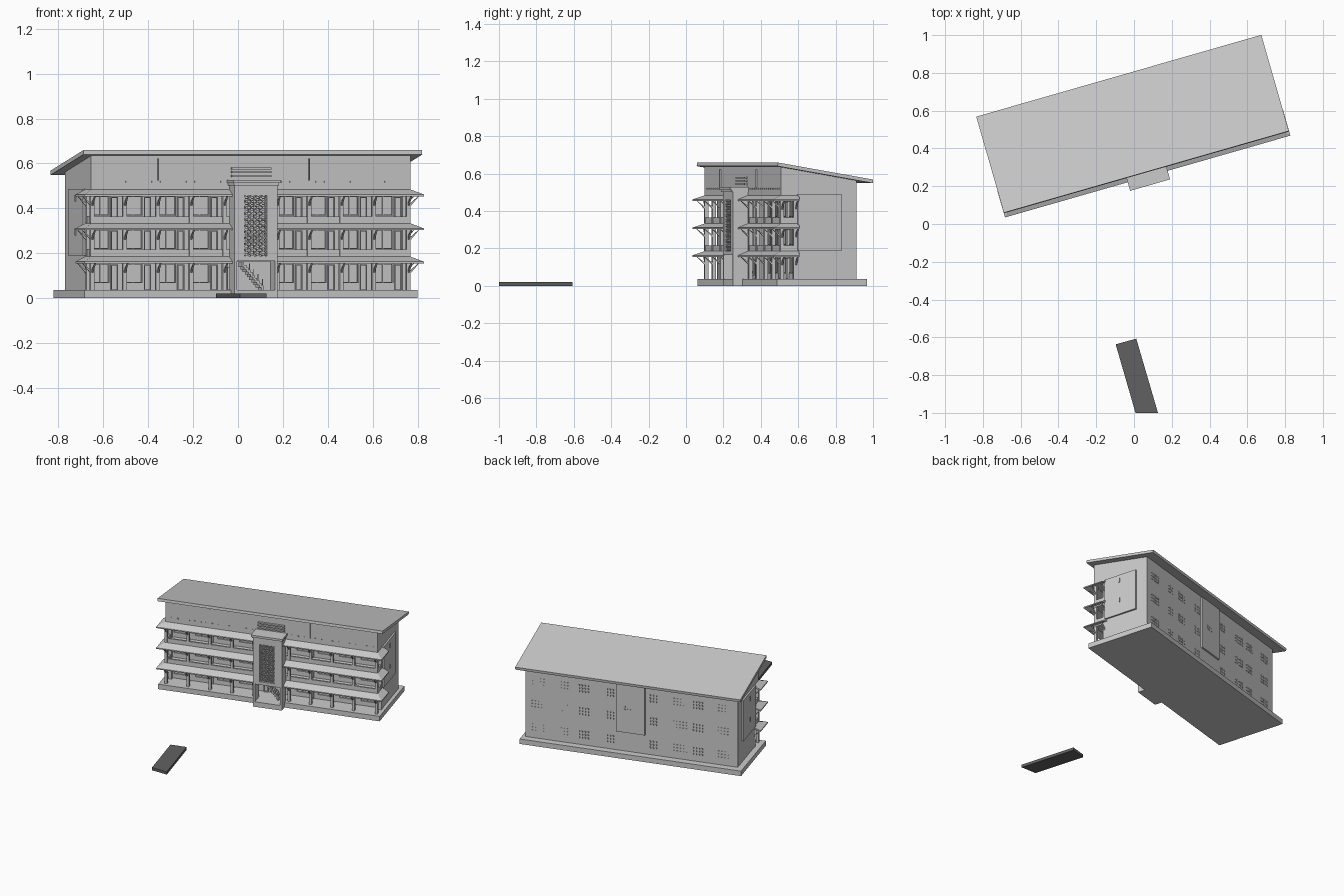
import bpy, bmesh, math
from mathutils import Matrix

if "Cube" in bpy.data.objects:
    bpy.data.objects.remove(bpy.data.objects["Cube"])

# The building is modelled square to its own axes, then turned 16 degrees
PLACE = Matrix.Translation((-0.0075, 0.53, 0)) @ Matrix.Rotation(math.radians(16), 4, 'Z')


def finish(name, bm, place=True):
    bmesh.ops.recalc_face_normals(bm, faces=bm.faces)
    me = bpy.data.meshes.new(name)
    bm.to_mesh(me)
    bm.free()
    ob = bpy.data.objects.new(name, me)
    bpy.context.collection.objects.link(ob)
    if place:
        ob.matrix_world = PLACE
    return ob


def loft(bm, rings, closed=False):
    """Skin a list of equal point rings; cap the ends unless closed."""
    vs = [[bm.verts.new(p) for p in r] for r in rings]
    n = len(vs[0])
    pairs = list(zip(vs, vs[1:])) + ([(vs[-1], vs[0])] if closed else [])
    for a, b in pairs:
        for i in range(n):
            bm.faces.new((a[i], a[(i + 1) % n], b[(i + 1) % n], b[i]))
    if not closed:
        bm.faces.new(vs[0])
        bm.faces.new(vs[-1])


def add_box(bm, x0, x1, y0, y1, z0, z1):
    loft(bm, [[(x0, y0, z), (x1, y0, z), (x1, y1, z), (x0, y1, z)] for z in (z0, z1)])


def boxes(name, items):
    bm = bmesh.new()
    for b in items:
        add_box(bm, *b)
    return finish(name, bm)


def side_prism(name, profile, x0, x1):
    bm = bmesh.new()
    loft(bm, [[(x, y, z) for y, z in profile] for x in (x0, x1)])
    return finish(name, bm)


def frame(x0, x1, y0, y1, z0, z1, t):
    """Four bars round a rectangle facing the front."""
    return [(x0, x0 + t, y0, y1, z0, z1), (x1 - t, x1, y0, y1, z0, z1),
            (x0 + t, x1 - t, y0, y1, z0, z0 + t), (x0 + t, x1 - t, y0, y1, z1 - t, z1)]


XE, FRONT, WALL, BACK = 0.74, -0.235, -0.14, 0.186
LEVELS = [0.185, 0.333, 0.484]           # tops of the awnings
FLOORS = [0.035, 0.187, 0.335]           # floor of each storey
COLS = [-0.735, -0.584, -0.431, -0.277, -0.122, 0.122, 0.27, 0.42, 0.57, 0.73]


def under(y):                             # underside of the roof
    return 0.641 - 0.172 * (y + 0.264)


# plinth, main block, attic wall and roof
boxes("plinth", [(-0.78, 0.764, -0.265, 0.236, 0, 0.036)])
side_prism("main_block", [(WALL, 0.036), (BACK, 0.036), (BACK, under(BACK)), (WALL, under(WALL))], -XE, XE)
side_prism("attic_wall", [(FRONT, 0.474), (WALL, 0.474), (WALL, under(WALL)), (FRONT, under(FRONT))], -XE, XE)
side_prism("roof", [(-0.267, 0.640), (0.262, 0.549), (0.265, 0.568), (-0.264, 0.659)], -0.785, 0.785)

# gallery floors and parapets
items = []
for z in LEVELS[:2]:
    items.append((-XE, XE, FRONT, WALL, z - 0.022, z + 0.002))
    items.append((-XE, XE, FRONT, FRONT + 0.012, z, z + 0.031))
    for s in (-1, 1):
        a, b = sorted((s * XE, s * (XE - 0.012)))
        items.append((a, b, FRONT + 0.012, WALL, z, z + 0.031))
boxes("gallery_floors_and_parapets", items)

# columns with slanted brackets
items = []
bm = bmesh.new()
for z, top in zip(FLOORS, LEVELS):
    for x in COLS:
        items.append((x - 0.009, x + 0.009, FRONT - 0.004, FRONT + 0.016, z, top - 0.01))
        tri = [(FRONT, top - 0.075), (FRONT, top - 0.062), (-0.282, top - 0.028), (-0.275, top - 0.036)]
        loft(bm, [[(x + d, y, h) for y, h in tri] for d in (-0.004, 0.004)])
    for s in (-1, 1):
        c = s * (XE - 0.008)
        items.append((c - 0.01, c + 0.01, -0.165, WALL, z, top - 0.01))
        for y in (FRONT + 0.006, -0.152):
            tri = [(s * XE, top - 0.075), (s * XE, top - 0.062), (s * 0.78, top - 0.028), (s * 0.774, top - 0.036)]
            loft(bm, [[(x, y + d, h) for x, h in tri] for d in (-0.004, 0.004)])
boxes("gallery_columns", items)
finish("awning_brackets", bm)

# sloping awnings wrapping both front corners
bm = bmesh.new()
for top in LEVELS:
    for s in (-1, 1):
        rings = []
        for (xi, yi), (xo, yo) in (((0.09, FRONT), (0.09, -0.29)), ((XE, FRONT), (0.786, -0.29)),
                                   ((XE, -0.135), (0.786, -0.145))):
            rings.append([(s * xi, yi, top), (s * xo, yo, top - 0.022),
                          (s * xo, yo, top - 0.03), (s * xi, yi, top - 0.012)])
        loft(bm, rings)
finish("awnings", bm)

# windows and doors on the gallery wall
items = []
for z in FLOORS:
    for a, b in zip(COLS, COLS[1:]):
        if a < 0 < b:
            continue
        items += frame(a + 0.02, b - 0.045, WALL - 0.008, WALL, z + 0.032, z + 0.12, 0.005)
        m = (a + b - 0.025) / 2
        items.append((m - 0.002, m + 0.002, WALL - 0.006, WALL, z + 0.035, z + 0.118))
        items += frame(b - 0.038, b - 0.006, WALL - 0.008, WALL, z, z + 0.115, 0.004)
boxes("gallery_window_frames", items)

# side panels and rear stair panel, with small slit windows
items = [(-XE - 0.012, -XE, -0.145, 0.1, 0.19, 0.487), (XE, XE + 0.012, -0.145, 0.1, 0.19, 0.487),
         (-0.095, 0.105, BACK, BACK + 0.012, 0.175, under(BACK) - 0.008)]
boxes("wall_panels", items)
items = []
for z in (0.28, 0.43):
    for s in (-1, 1):
        a, b = sorted((s * (XE + 0.01), s * (XE + 0.016)))
        items.append((a, b, -0.03, -0.022, z, z + 0.03))
items += [(x, x + 0.008, BACK + 0.01, BACK + 0.015, z, z + 0.008)
          for x in (0.0, 0.02, 0.04) for z in (0.34, 0.36)]
boxes("slit_windows", items)

# rear window groups: small panes in rows
items = []
for x, n in ((0.65, 5), (0.465, 3), (0.335, 4), (0.15, 3), (-0.15, 3), (-0.34, 5), (-0.46, 4), (-0.64, 4)):
    for z in (0.11, 0.28, 0.445):
        for i in range(n):
            for j in (-1, 0, 1):
                px, pz = x + (i - (n - 1) / 2) * 0.021, z + j * 0.022
                items.append((px - 0.005, px + 0.005, BACK - 0.002, BACK + 0.003, pz - 0.005, pz + 0.005))
boxes("rear_window_panes", items)

# attic ribs, vents and louvre above the entrance
items = [(x - 0.002, x + 0.002, FRONT - 0.008, FRONT, 0.525, 0.622) for x in (-0.43, 0.27)]
items += [(-0.7 + i * 0.04, -0.69 + i * 0.04, FRONT - 0.003, FRONT, 0.515, 0.522)
          for i in range(36) if abs(-0.695 + i * 0.04) > 0.12]
boxes("attic_ribs_and_vents", items)
boxes("attic_louvre", [(-0.092, 0.092, FRONT - 0.016, FRONT, z, z + 0.009) for z in (0.54, 0.557, 0.574)])

# entrance tower: piers, lintels, backing and cap
TF = -0.318
boxes("entrance_tower", [
    (-0.1, -0.054, TF, FRONT, 0.165, 0.51), (0.05, 0.1, TF, FRONT, 0.165, 0.51),
    (-0.054, 0.05, TF, FRONT, 0.458, 0.51), (-0.054, 0.05, TF, FRONT, 0.165, 0.187),
    (-0.054, 0.05, TF + 0.03, FRONT, 0.187, 0.458),
    (-0.1, -0.088, TF, FRONT, 0, 0.165), (0.088, 0.1, TF, FRONT, 0, 0.165),
    (-0.088, 0.088, TF, FRONT, 0, 0.036)])
boxes("tower_cap", [(-0.11, 0.11, -0.337, FRONT, 0.512, 0.527), (-0.105, 0.105, -0.326, FRONT, 0.502, 0.512)])

# pierced screen of rings in the tower
bm = bmesh.new()
for i in range(4):
    for j in range(10):
        cx, cz = -0.041 + i * 0.026, 0.2005 + j * 0.0271
        rings = []
        for k in range(10):
            a = 2 * math.pi * k / 10
            rings.append([(cx + r * math.cos(a), y, cz + r * math.sin(a))
                          for r, y in ((0.0138, TF + 0.004), (0.0138, TF + 0.014),
                                       (0.009, TF + 0.014), (0.009, TF + 0.004))])
        loft(bm, rings, closed=True)
        add_box(bm, cx - 0.009, cx + 0.009, TF + 0.006, TF + 0.012, cz - 0.0015, cz + 0.0015)
finish("tower_screen", bm)

# stair seen through the entrance
items = [(0.045 - i * 0.01, 0.055 - i * 0.01, -0.25, -0.19, 0.036 + i * 0.0115, 0.056 + i * 0.0115) for i in range(10)]
items += [(0.048 - i * 0.02, 0.051 - i * 0.02, -0.25, -0.247, 0.05 + i * 0.023, 0.085 + i * 0.023) for i in range(4)]
items += frame(-0.085, -0.055, WALL - 0.01, WALL, 0.036, 0.14, 0.004)
boxes("entrance_stair_and_door", items)

# separate dark paving slab in front, cut flat at its near end
bm = bmesh.new()
pts = [(-0.097, -0.637), (0.012, -0.607), (0.127, -1.0), (0.008, -1.0)]
loft(bm, [[(x, y, z) for x, y in pts] for z in (0, 0.02)])
slab = finish("paving_slab", bm, place=False)
mat = bpy.data.materials.new("dark_paving")
mat.diffuse_color = (0.12, 0.12, 0.12, 1)
mat.use_nodes = True
mat.node_tree.nodes["Principled BSDF"].inputs["Base Color"].default_value = mat.diffuse_color
slab.data.materials.append(mat)
